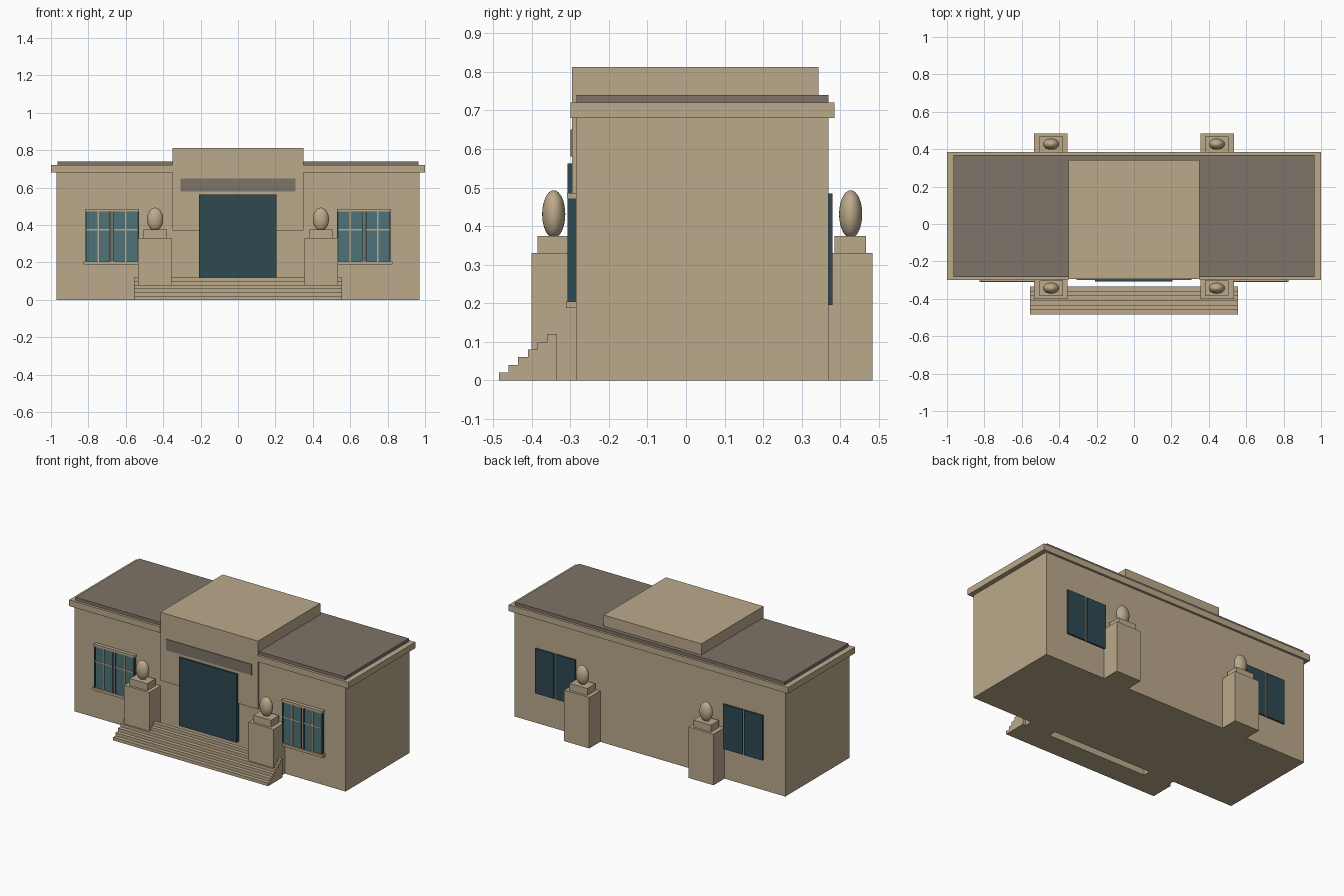
import bpy, bmesh

cube = bpy.data.objects.get("Cube")
if cube:
    bpy.data.objects.remove(cube, do_unlink=True)


def material(name, rgb):
    m = bpy.data.materials.new(name)
    m.use_nodes = True
    m.diffuse_color = (*rgb, 1)
    m.node_tree.nodes["Principled BSDF"].inputs["Base Color"].default_value = (*rgb, 1)
    return m


STONE = material("sandstone", (0.50, 0.40, 0.26))
ROOF = material("grey brown roof", (0.21, 0.175, 0.14))
DARK = material("dark teal", (0.027, 0.067, 0.084))
GLASS = material("window glass", (0.076, 0.171, 0.188))


def finish(name, bm, mat):
    mesh = bpy.data.meshes.new(name)
    bm.to_mesh(mesh)
    bm.free()
    mesh.materials.append(mat)
    ob = bpy.data.objects.new(name, mesh)
    bpy.context.collection.objects.link(ob)
    return ob


def box(name, mat, x, y, z):
    """Box given by its (low, high) range on each axis."""
    bm = bmesh.new()
    bmesh.ops.create_cube(bm, size=1)
    for v in bm.verts:
        v.co = [r[0] if c < 0 else r[1] for c, r in zip(v.co, (x, y, z))]
    return finish(name, bm, mat)


def span(a, b, side):
    return tuple(sorted((a * side, b * side)))


# Main building, cornice and roof
box("main_walls", STONE, (-0.97, 0.97), (-0.285, 0.37), (0, 0.70))
box("cornice", STONE, (-1, 1), (-0.285, 0.385), (0.68, 0.72))
box("roof_slab", ROOF, (-0.965, 0.965), (-0.284, 0.37), (0.72, 0.74))
for side, label in ((1, "left"), (-1, "right")):
    box(f"front_cornice_{label}", STONE, span(0.35, 1, side), (-0.30, -0.285), (0.68, 0.72))

# Raised centre block, name plate and doorway
box("centre_block", STONE, (-0.35, 0.35), (-0.295, 0.343), (0.37, 0.812))
box("blank_plate", ROOF, (-0.307, 0.307), (-0.299, -0.29), (0.58, 0.65))
box("door", DARK, (-0.208, 0.205), (-0.307, -0.28), (0.12, 0.562))

# Entrance steps: a stair profile extruded across the front
STEPS, RISE, RUN, FRONT = 6, 0.02, 0.025, -0.485
profile = [(FRONT, 0)]
for i in range(STEPS):
    profile += [(FRONT + i * RUN, (i + 1) * RISE), (FRONT + (i + 1) * RUN, (i + 1) * RISE)]
profile.append((FRONT + STEPS * RUN, 0))
# Drop the tread ends that need an extra riser corner
bm = bmesh.new()
face = bm.faces.new([bm.verts.new((-0.555, y, z)) for y, z in profile])
ext = bmesh.ops.extrude_face_region(bm, geom=[face])
bmesh.ops.translate(bm, vec=(1.11, 0, 0),
                    verts=[g for g in ext["geom"] if isinstance(g, bmesh.types.BMVert)])
bmesh.ops.recalc_face_normals(bm, faces=bm.faces)
finish("entrance_steps", bm, STONE)


# Pedestals with egg finials, front and back
def pedestal(label, side, y, cap_y, egg_y):
    box(f"pedestal_{label}", STONE, span(0.355, 0.535, side), y, (0, 0.33))
    box(f"pedestal_cap_{label}", STONE, span(0.38, 0.506, side), cap_y, (0.33, 0.375))
    bm = bmesh.new()
    bmesh.ops.create_uvsphere(bm, u_segments=32, v_segments=16, radius=1)
    bmesh.ops.scale(bm, vec=(0.043, 0.03, 0.062), verts=bm.verts)
    bmesh.ops.translate(bm, vec=(0.443 * side, egg_y, 0.431), verts=bm.verts)
    for f in bm.faces:
        f.smooth = True
    finish(f"finial_{label}", bm, STONE)


# Paired windows: dark casements, with glass and glazing bars at the front
def window(label, side):
    for n, (a, b) in enumerate(((0.53, 0.67), (0.682, 0.815))):
        x = span(a, b, side)
        mid = (x[0] + x[1]) / 2
        box(f"front_casement_{label}_{n}", DARK, x, (-0.30, -0.28), (0.2, 0.48))
        box(f"front_glass_{label}_{n}", GLASS, (x[0] + 0.008, x[1] - 0.008),
            (-0.302, -0.29), (0.205, 0.472))
        for k, edge in enumerate((x[0], x[1] - 0.006)):
            box(f"casement_stile_{label}_{n}_{k}", DARK, (edge, edge + 0.006),
                (-0.307, -0.29), (0.2, 0.48))
        box(f"upright_bar_{label}_{n}", STONE, (mid - 0.004, mid + 0.004),
            (-0.305, -0.30), (0.205, 0.472))
        box(f"cross_bar_{label}_{n}", STONE, (x[0] + 0.006, x[1] - 0.006),
            (-0.305, -0.30), (0.371, 0.379))
        box(f"back_casement_{label}_{n}", DARK, x, (0.36, 0.38), (0.195, 0.485))
    box(f"mullion_{label}", STONE, span(0.672, 0.68, side), (-0.303, -0.28), (0.2, 0.48))
    box(f"window_sill_{label}", STONE, span(0.525, 0.825, side), (-0.311, -0.28), (0.188, 0.205))
    box(f"window_head_{label}", STONE, span(0.528, 0.818, side), (-0.308, -0.28), (0.471, 0.486))
    box(f"back_mullion_{label}", STONE, span(0.67, 0.682, side), (0.36, 0.373), (0.195, 0.485))


for side, label in ((1, "left"), (-1, "right")):
    pedestal(f"front_{label}", side, (-0.40, -0.28), (-0.385, -0.303), -0.343)
    pedestal(f"back_{label}", side, (0.36, 0.483), (0.385, 0.467), 0.427)
    window(label, side)
